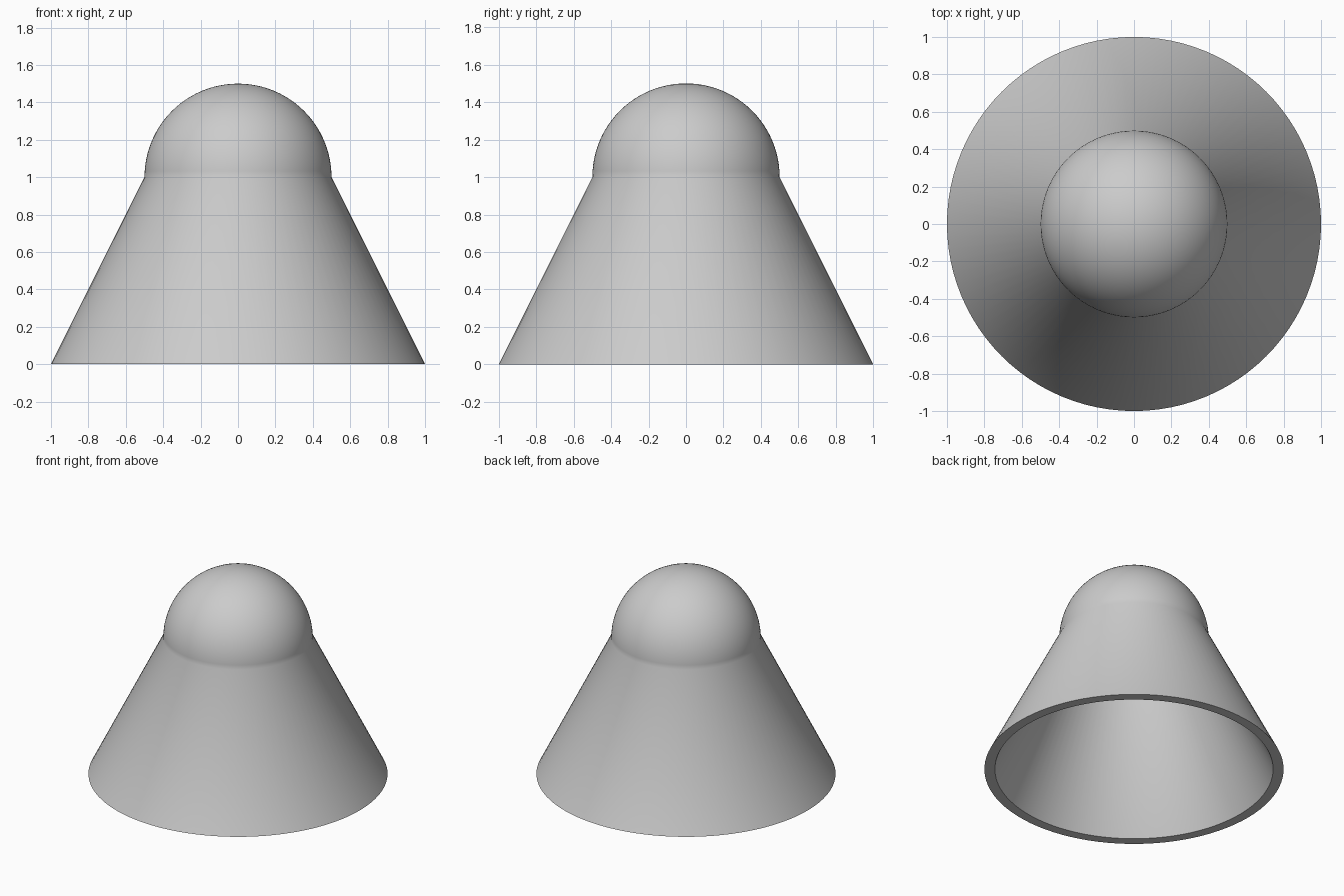
import bpy, bmesh
from math import sin, cos, pi

if "Cube" in bpy.data.objects:
    bpy.data.objects.remove(bpy.data.objects["Cube"])

SEGMENTS, DOME_STEPS = 96, 24


def wall(cone_base, dome_radius):
    """Profile from the base rim up the cone and over the dome to the apex."""
    arc = [(dome_radius * cos(a), 1 + dome_radius * sin(a))
           for a in (i * pi / 2 / DOME_STEPS for i in range(DOME_STEPS))]
    return [(cone_base, 0)] + arc + [(0, 1 + dome_radius)]


# Hollow shell: outer wall, inner wall, flat rim between them
outer = wall(1.0, 0.5)
inner = wall(0.93, 0.43)
bm = bmesh.new()


def lathe(profile):
    verts = [bm.verts.new((r, 0, z)) for r, z in profile]
    edges = [bm.edges.new(pair) for pair in zip(verts, verts[1:])]
    bmesh.ops.spin(bm, geom=verts + edges, cent=(0, 0, 0), axis=(0, 0, 1),
                   angle=2 * pi, steps=SEGMENTS, use_duplicate=False)


lathe(outer)
lathe(inner)
lathe([outer[0], inner[0]])
bmesh.ops.remove_doubles(bm, verts=bm.verts, dist=1e-4)
bmesh.ops.recalc_face_normals(bm, faces=bm.faces)

mesh = bpy.data.meshes.new("domed_cone_shell")
bm.to_mesh(mesh)
bm.free()
shell = bpy.data.objects.new("domed_cone_shell", mesh)
bpy.context.collection.objects.link(shell)

# Smooth cone-to-dome shoulder, crisp rim
bpy.context.view_layer.objects.active = shell
shell.select_set(True)
bpy.ops.object.shade_smooth_by_angle(angle=pi / 6)
